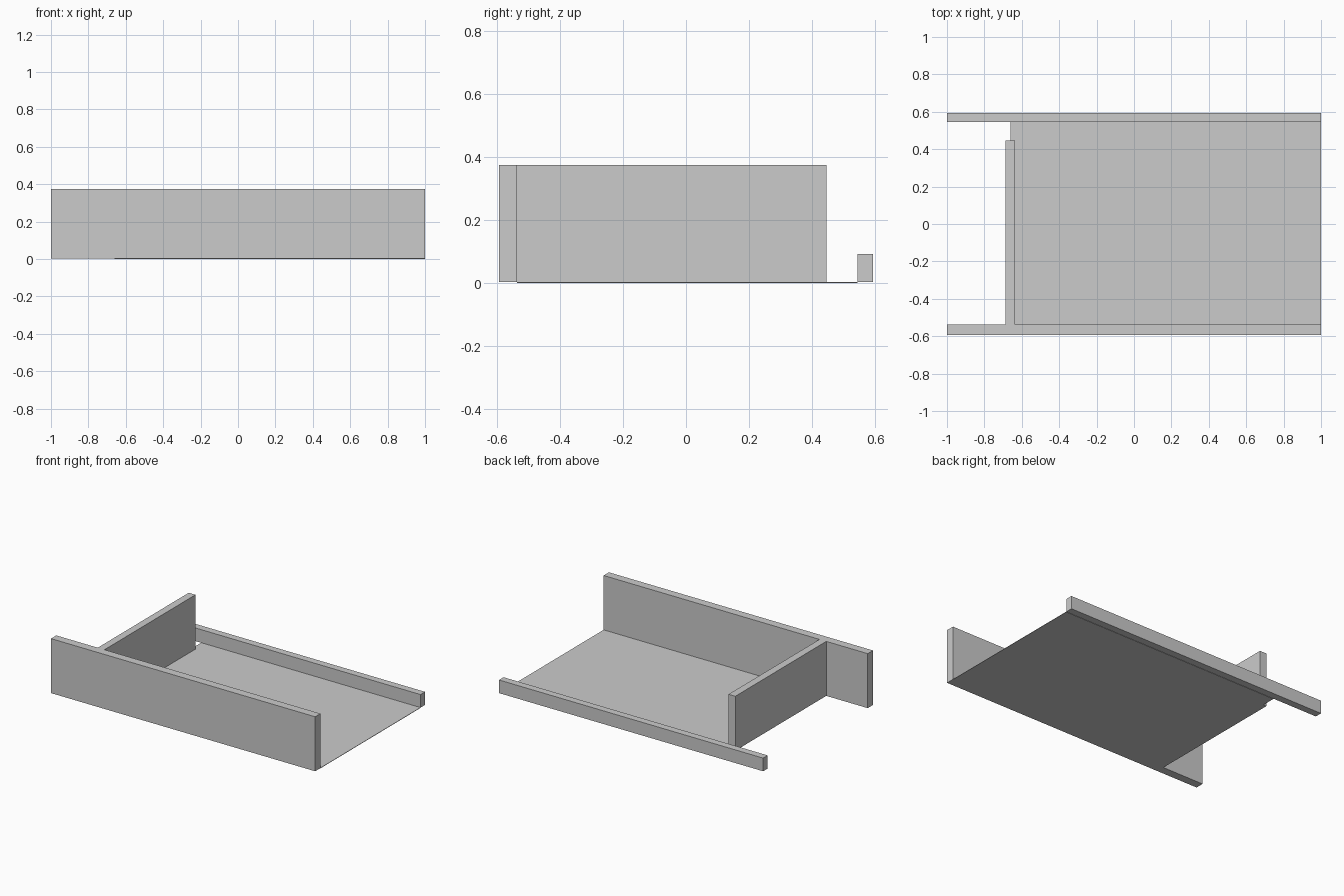
import bpy

if "Cube" in bpy.data.objects:
    bpy.data.objects.remove(bpy.data.objects["Cube"])


def box(name, x, y, z):
    """Axis-aligned box from (min, max) pairs."""
    bpy.ops.mesh.primitive_cube_add(
        size=1, location=[(a + b) / 2 for a, b in (x, y, z)])
    ob = bpy.context.object
    ob.name = name
    ob.scale = [b - a for a, b in (x, y, z)]
    bpy.ops.object.transform_apply(location=False, rotation=False, scale=True)
    return ob


BASE = 0.002      # walls sit a hair above the underside of the floor
HIGH = 0.375

# Thin floor sheet between the long walls
box("floor", (-0.66, 1), (-0.537, 0.545), (0, 0.003))

# Tall front wall and low back wall, full length
box("front_wall", (-1, 1), (-0.594, -0.537), (BASE, HIGH))
box("back_low_wall", (-1, 1), (0.545, 0.594), (BASE, 0.092))

# Tall cross wall, stopping short of the back wall
box("cross_wall", (-0.686, -0.635), (-0.537, 0.447), (BASE, HIGH))
